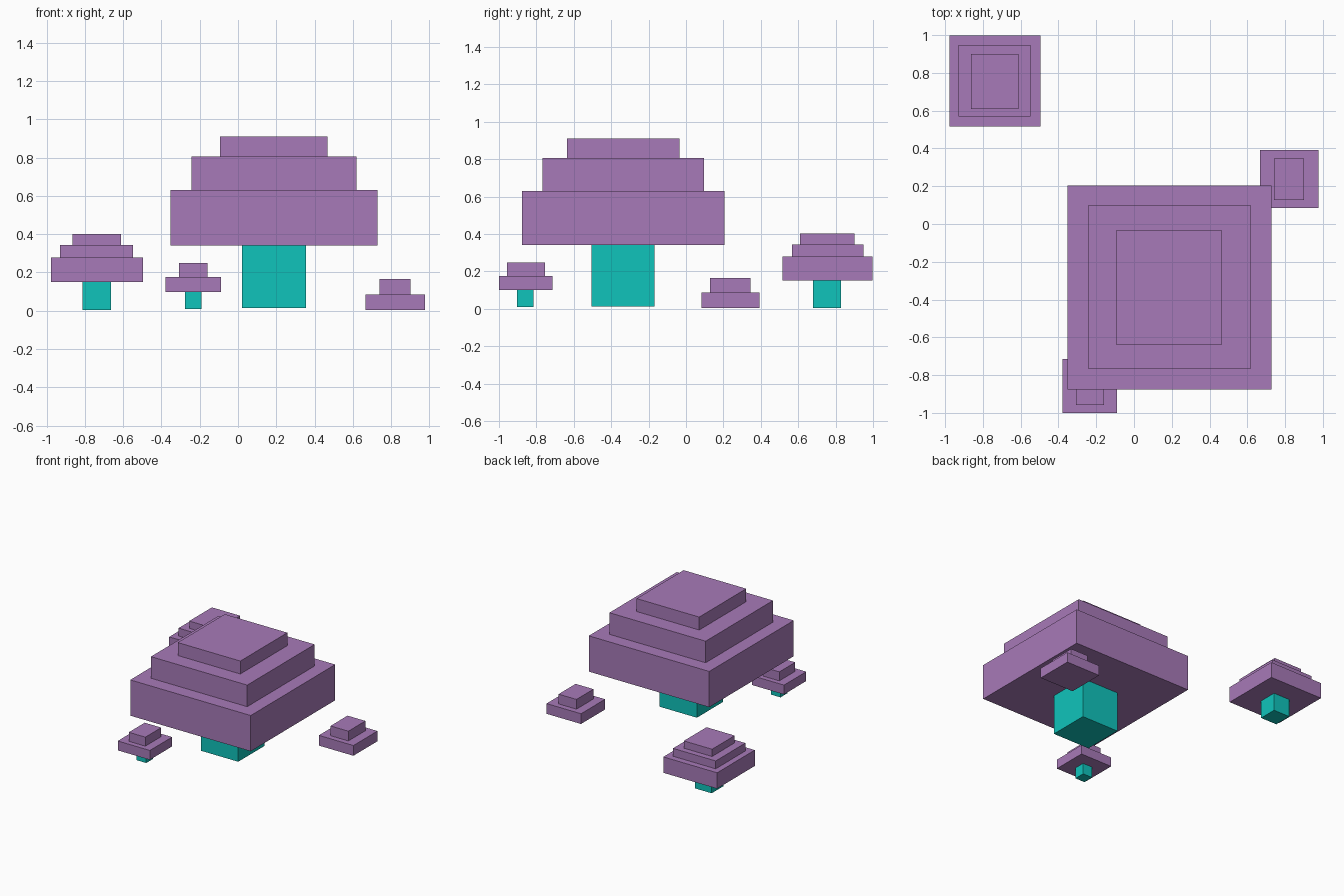
import bpy

if "Cube" in bpy.data.objects:
    bpy.data.objects.remove(bpy.data.objects["Cube"])


def material(name, color):
    m = bpy.data.materials.new(name)
    m.diffuse_color = color
    m.use_nodes = True
    m.node_tree.nodes["Principled BSDF"].inputs["Base Color"].default_value = m.diffuse_color
    return m


PURPLE = material("cap_purple", (0.39, 0.195, 0.48, 1))
TEAL = material("stem_teal", (0.005, 0.55, 0.5, 1))


def box(name, x, y, z, mat):
    """Box given by its (min, max) range on each axis."""
    ranges = (x, y, z)
    bpy.ops.mesh.primitive_cube_add(size=1, location=[sum(r) / 2 for r in ranges])
    ob = bpy.context.object
    ob.name = name
    ob.scale = [r[1] - r[0] for r in ranges]
    bpy.ops.object.transform_apply(location=False, rotation=False, scale=True)
    ob.data.materials.append(mat)


def mushroom(name, levels, tiers, stem=None):
    """Stack cap tiers between the given heights, on an optional stem."""
    for i, (x, y) in enumerate(tiers):
        box(f"{name}_cap_tier_{i + 1}", x, y, (levels[i], levels[i + 1]), PURPLE)
    if stem:
        x, y, base = stem
        box(f"{name}_stem", x, y, (base, levels[0]), TEAL)


# Large central mushroom
mushroom("large_mushroom", (0.34, 0.63, 0.805, 0.91),
         [((-0.352, 0.728), (-0.877, 0.205)),
          ((-0.244, 0.619), (-0.766, 0.097)),
          ((-0.094, 0.467), (-0.637, -0.035))],
         ((0.02, 0.355), (-0.504, -0.168), 0.013))

# Medium mushroom at the back left
mushroom("medium_mushroom", (0.15, 0.279, 0.343, 0.402),
         [((-0.978, -0.496), (0.516, 0.998)),
          ((-0.93, -0.548), (0.568, 0.948)),
          ((-0.864, -0.611), (0.61, 0.9))],
         ((-0.811, -0.664), (0.68, 0.83), 0.004))

# Small mushroom at the front
mushroom("small_mushroom", (0.099, 0.175, 0.248),
         [((-0.378, -0.09), (-1.0, -0.715)),
          ((-0.308, -0.16), (-0.958, -0.755))],
         ((-0.277, -0.19), (-0.904, -0.815), 0.01))

# Stemless sprout on the right
mushroom("sprout", (0.003, 0.086, 0.165),
         [((0.667, 0.976), (0.084, 0.392)),
          ((0.74, 0.9), (0.128, 0.346))])
